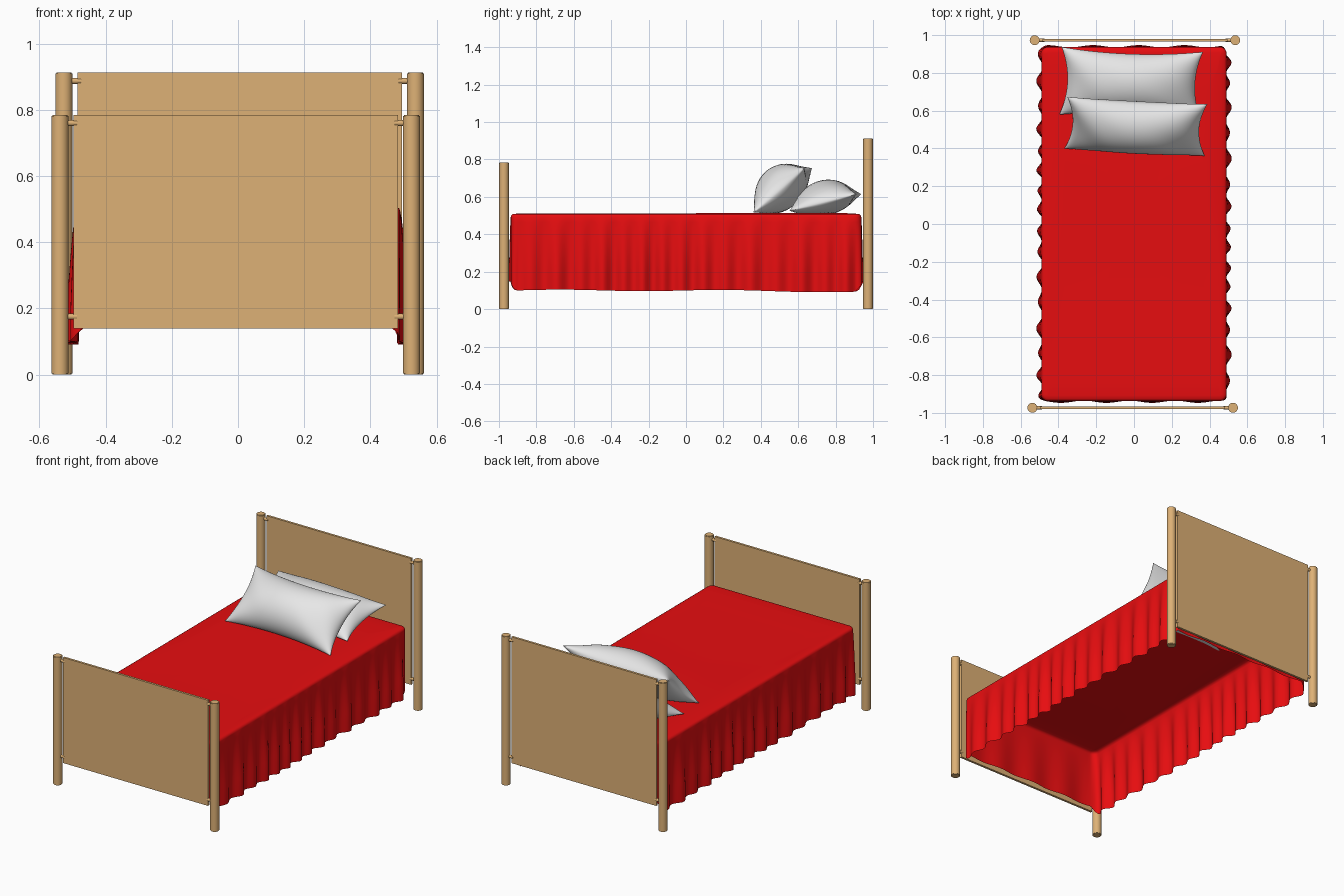
import bpy, bmesh, math
from mathutils import Matrix, Vector

if "Cube" in bpy.data.objects:
    bpy.data.objects.remove(bpy.data.objects["Cube"])


def material(name, rgb):
    m = bpy.data.materials.new(name)
    m.diffuse_color = (*rgb, 1)
    m.use_nodes = True
    m.node_tree.nodes["Principled BSDF"].inputs["Base Color"].default_value = m.diffuse_color
    return m


WOOD = material("light wood", (0.73, 0.44, 0.18))
RED = material("red cloth", (0.8, 0.004, 0.005))
GREY = material("pillow white", (0.8, 0.8, 0.8))


def finish(bm, name, mat, angle):
    me = bpy.data.meshes.new(name)
    bmesh.ops.recalc_face_normals(bm, faces=bm.faces)
    bm.to_mesh(me)
    bm.free()
    ob = bpy.data.objects.new(name, me)
    bpy.context.collection.objects.link(ob)
    me.materials.append(mat)
    bpy.ops.object.select_all(action='DESELECT')
    ob.select_set(True)
    bpy.context.view_layer.objects.active = ob
    bpy.ops.object.shade_smooth_by_angle(angle=math.radians(angle))
    return ob


def rod(name, a, b, r, bevel=0.0):
    """Round rod between two points, with optional eased rims."""
    a, b = Vector(a), Vector(b)
    bm = bmesh.new()
    rot = (b - a).to_track_quat('Z', 'Y').to_matrix().to_4x4()
    bmesh.ops.create_cone(bm, cap_ends=True, segments=32, radius1=r, radius2=r,
                          depth=(b - a).length,
                          matrix=Matrix.Translation((a + b) / 2) @ rot)
    if bevel:
        rims = [e for e in bm.edges if any(len(f.verts) > 4 for f in e.link_faces)]
        bmesh.ops.bevel(bm, geom=rims, offset=bevel, segments=2, affect='EDGES')
    finish(bm, name, WOOD, 40)


def bed_end(name, cx, cy, top):
    """Two posts, a thin panel and the pegs that join them."""
    bm = bmesh.new()
    bmesh.ops.create_cube(bm, size=1, matrix=Matrix.Translation((cx, cy, (0.14 + top) / 2))
                          @ Matrix.Diagonal((0.98, 0.014, top - 0.14, 1)))
    finish(bm, name + "_panel", WOOD, 30)
    for s, side in ((-1, "left"), (1, "right")):
        x = cx + s * 0.531
        rod(f"{name}_post_{side}", (x, cy, 0), (x, cy, top), 0.026, 0.003)
        for z, level in ((0.175, "lower"), (top - 0.025, "upper")):
            rod(f"{name}_{level}_peg_{side}", (cx + s * 0.48, cy, z), (x, cy, z), 0.009)


bed_end("footboard", -0.007, -0.973, 0.785)
bed_end("headboard", 0.005, 0.973, 0.912)


def outline(hx, hy, r):
    """Rounded rectangle as (point, outward normal) pairs."""
    pts = []
    corners = [(1, -1, -90), (1, 1, 0), (-1, 1, 90), (-1, -1, 180)]
    for i, (sx, sy, a0) in enumerate(corners):
        c = Vector((sx * (hx - r), sy * (hy - r)))
        for k in range(7):
            a = math.radians(a0 + 15 * k)
            n = Vector((math.cos(a), math.sin(a)))
            pts.append((c + n * r, n))
        nx, ny, _ = corners[(i + 1) % 4]
        end = Vector((nx * (hx - r), ny * (hy - r))) + n * r
        start = pts[-1][0]
        steps = 150 if i % 2 == 0 else 50
        pts += [(start.lerp(end, k / steps), n.copy()) for k in range(1, steps)]
    return pts


def folds(p, n, depth):
    """Outward push of the hanging cloth."""
    u = p.y + 0.03 * math.sin(5 * p.y + 2 * p.x)
    side = math.sin(u * 53 + 3 * p.x) + 0.35 * math.sin(u * 29 + 1 + 5 * p.x)
    end = math.sin(p.x * 26 + p.y)
    grow = min(1, depth / 0.3) ** 0.7
    return grow * (n.x ** 2 * (0.009 + 0.014 * side) + n.y ** 2 * (0.004 + 0.006 * end))


# blanket: rings from the middle of the top, over the edge, down to the hem
bm = bmesh.new()
path = outline(0.49, 0.937, 0.035)
rings = []
for scale in (0.2, 0.5, 0.75, 0.9):
    rings.append([bm.verts.new((p.x * scale, p.y * scale,
                                0.512 + 0.003 * math.sin(3 * p.y * scale))) for p, n in path])
for inset, z in ((0.03, 0.51), (0.012, 0.508), (0.003, 0.502)):
    rings.append([bm.verts.new((*(p - n * inset), z)) for p, n in path])
ROWS = 14
for j in range(ROWS + 1):
    ring = []
    for p, n in path:
        hem = 0.1 + 0.05 * n.y ** 2 + 0.004 * math.sin(7 * p.y) - 0.008 * max(0, p.y)
        z = 0.493 + (hem - 0.493) * j / ROWS
        q = p + n * folds(p, n, 0.493 - z)
        ring.append(bm.verts.new((q.x, q.y, z)))
    rings.append(ring)
bm.faces.new(rings[0])
N = len(path)
for a, b in zip(rings, rings[1:]):
    for k in range(N):
        bm.faces.new((a[k], a[(k + 1) % N], b[(k + 1) % N], b[k]))
finish(bm, "blanket", RED, 70)


def pillow(name, loc, tilt, yaw, hx, hy, up, down):
    """Stuffed cushion with pulled-out corners, resting on the blanket."""
    nu, nv = 44, 28
    mat = (Matrix.Translation(loc) @ Matrix.Rotation(math.radians(yaw), 4, 'Z')
           @ Matrix.Rotation(math.radians(tilt), 4, 'X'))
    bm = bmesh.new()
    for puff in (up, -down):
        grid = []
        for i in range(nu + 1):
            u = math.sin(math.pi / 2 * (2 * i / nu - 1))
            row = []
            for j in range(nv + 1):
                v = math.sin(math.pi / 2 * (2 * j / nv - 1))
                body = max(0, (1 - u * u) * (1 - v * v))
                wrinkle = 1 + 0.05 * math.sin(9 * u + 4 * v) * (u * u)
                co = mat @ Vector((hx * u * (1 - 0.10 * (1 - v * v)),
                                   hy * v * (1 - 0.14 * (1 - u * u)),
                                   puff * body ** 0.55 * wrinkle))
                co.z = max(co.z, 0.514)
                row.append(bm.verts.new(co))
            grid.append(row)
        for i in range(nu):
            for j in range(nv):
                bm.faces.new((grid[i][j], grid[i + 1][j], grid[i + 1][j + 1], grid[i][j + 1]))
    bmesh.ops.remove_doubles(bm, verts=bm.verts, dist=0.0004)
    finish(bm, name, GREY, 75)


pillow("back_pillow", (-0.015, 0.745, 0.57), 14, -2, 0.375, 0.185, 0.12, 0.07)
pillow("front_pillow", (0.01, 0.517, 0.635), 41, -3, 0.372, 0.182, 0.135, 0.10)
